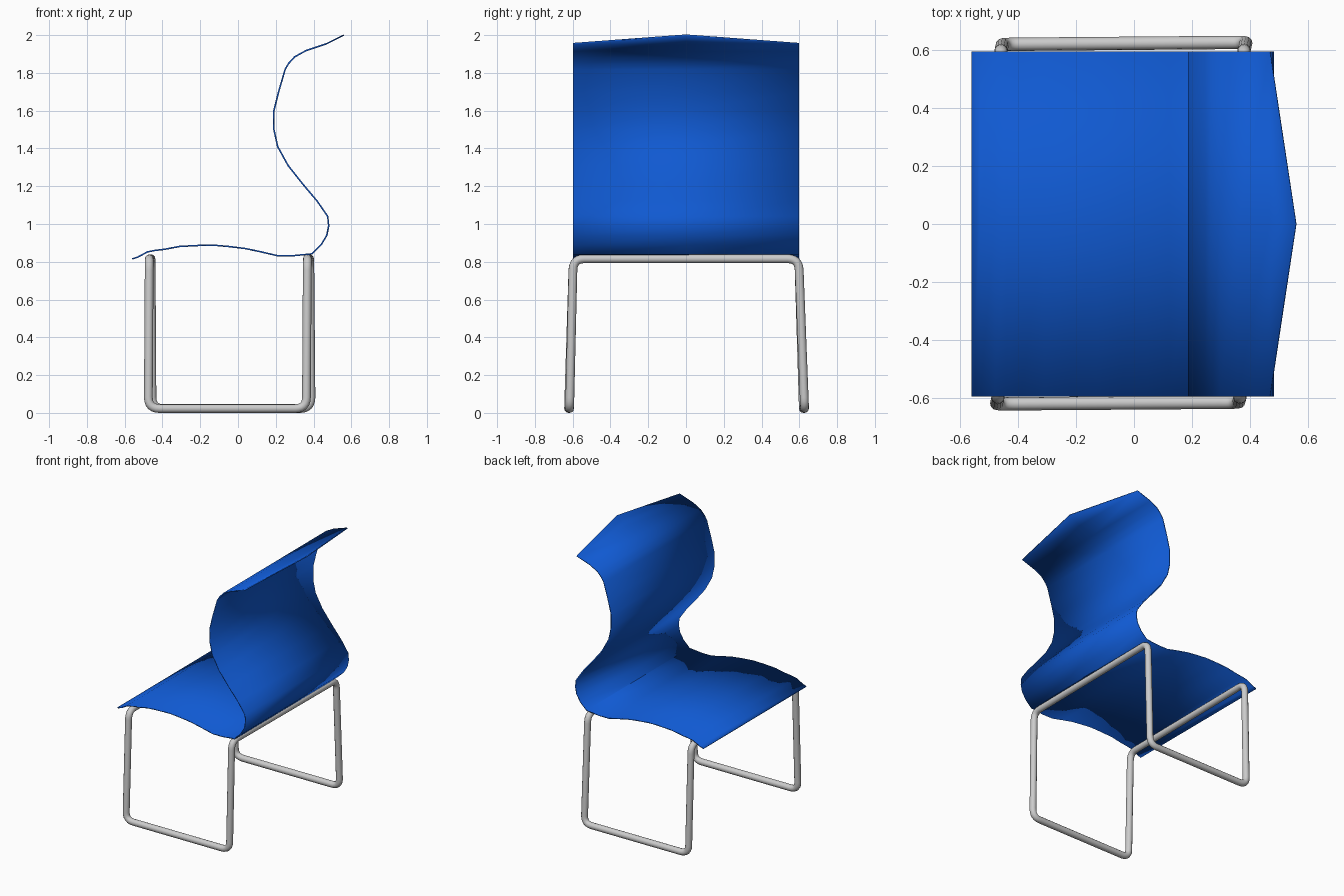
import bpy, bmesh
from mathutils import Vector

if "Cube" in bpy.data.objects:
    bpy.data.objects.remove(bpy.data.objects["Cube"])

HALF_W = 0.597
TUBE_R = 0.023


def shade(obj, angle=0.6):
    bpy.ops.object.select_all(action='DESELECT')
    obj.select_set(True)
    bpy.context.view_layer.objects.active = obj
    bpy.ops.object.shade_smooth_by_angle(angle=angle)


# Seat and backrest: one S-shaped sheet with a peaked top edge
profile = [(-0.56, 0.815), (-0.53, 0.825), (-0.48, 0.852), (-0.44, 0.86),
           (-0.39, 0.866), (-0.31, 0.881), (-0.22, 0.886), (-0.13, 0.888),
           (-0.05, 0.881), (0.04, 0.87), (0.12, 0.853), (0.21, 0.832),
           (0.29, 0.832), (0.39, 0.842), (0.44, 0.89), (0.47, 0.94),
           (0.48, 0.99), (0.475, 1.04), (0.42, 1.12), (0.34, 1.215),
           (0.265, 1.31), (0.21, 1.41), (0.19, 1.5), (0.19, 1.6),
           (0.215, 1.7), (0.25, 1.82), (0.268, 1.85), (0.30, 1.885),
           (0.36, 1.918), (0.47, 1.955)]
bm = bmesh.new()
rows = [[bm.verts.new((x, y, z)) for y in (-HALF_W, 0, HALF_W)] for x, z in profile]
for a, b in zip(rows, rows[1:]):
    for i in range(2):
        bm.faces.new((a[i], b[i], b[i + 1], a[i + 1]))
apex = bm.verts.new((0.56, 0, 2.0))
for i in range(2):
    bm.faces.new((rows[-1][i], apex, rows[-1][i + 1]))
bmesh.ops.recalc_face_normals(bm, faces=bm.faces[:])
mesh = bpy.data.meshes.new("seat_shell")
bm.to_mesh(mesh)
bm.free()
shell = bpy.data.objects.new("seat_shell", mesh)
bpy.context.collection.objects.link(shell)
shade(shell)
solid = shell.modifiers.new("thickness", 'SOLIDIFY')
solid.thickness = 0.008
solid.offset = 0
blue = bpy.data.materials.new("blue")
blue.diffuse_color = (0.005, 0.1, 0.64, 1)
blue.use_nodes = True
blue.node_tree.nodes["Principled BSDF"].inputs["Base Color"].default_value = blue.diffuse_color
mesh.materials.append(blue)


# Leg frame: one closed bent tube, two runners, four legs, two cross bars
def rounded_loop(corners, steps=6):
    pts = []
    for i, (p, r) in enumerate(corners):
        p = Vector(p)
        before = Vector(corners[i - 1][0]) - p
        after = Vector(corners[(i + 1) % len(corners)][0]) - p
        a, b = p + before.normalized() * r, p + after.normalized() * r
        for s in range(steps + 1):
            t = s / steps
            pts.append(a * (1 - t) ** 2 + p * 2 * t * (1 - t) + b * t * t)
    return pts


TOP, LOW = 0.816, TUBE_R
corners = [((-0.47, -0.597, TOP), 0.06), ((-0.475, -0.622, LOW), 0.06),
           ((0.362, -0.616, LOW), 0.06), ((0.367, -0.597, TOP), 0.06),
           ((0.38, 0.597, TOP), 0.06), ((0.387, 0.628, LOW), 0.06),
           ((-0.455, 0.621, LOW), 0.06), ((-0.46, 0.597, TOP), 0.06)]
pts = rounded_loop(corners)
curve = bpy.data.curves.new("leg_frame", 'CURVE')
curve.dimensions = '3D'
curve.bevel_depth = TUBE_R
curve.bevel_resolution = 4
spline = curve.splines.new('POLY')
spline.points.add(len(pts) - 1)
for sp, p in zip(spline.points, pts):
    sp.co = (*p, 1)
spline.use_cyclic_u = True
frame = bpy.data.objects.new("leg_frame", curve)
bpy.context.collection.objects.link(frame)
bpy.ops.object.select_all(action='DESELECT')
frame.select_set(True)
bpy.context.view_layer.objects.active = frame
bpy.ops.object.convert(target='MESH')
shade(bpy.context.view_layer.objects.active)
